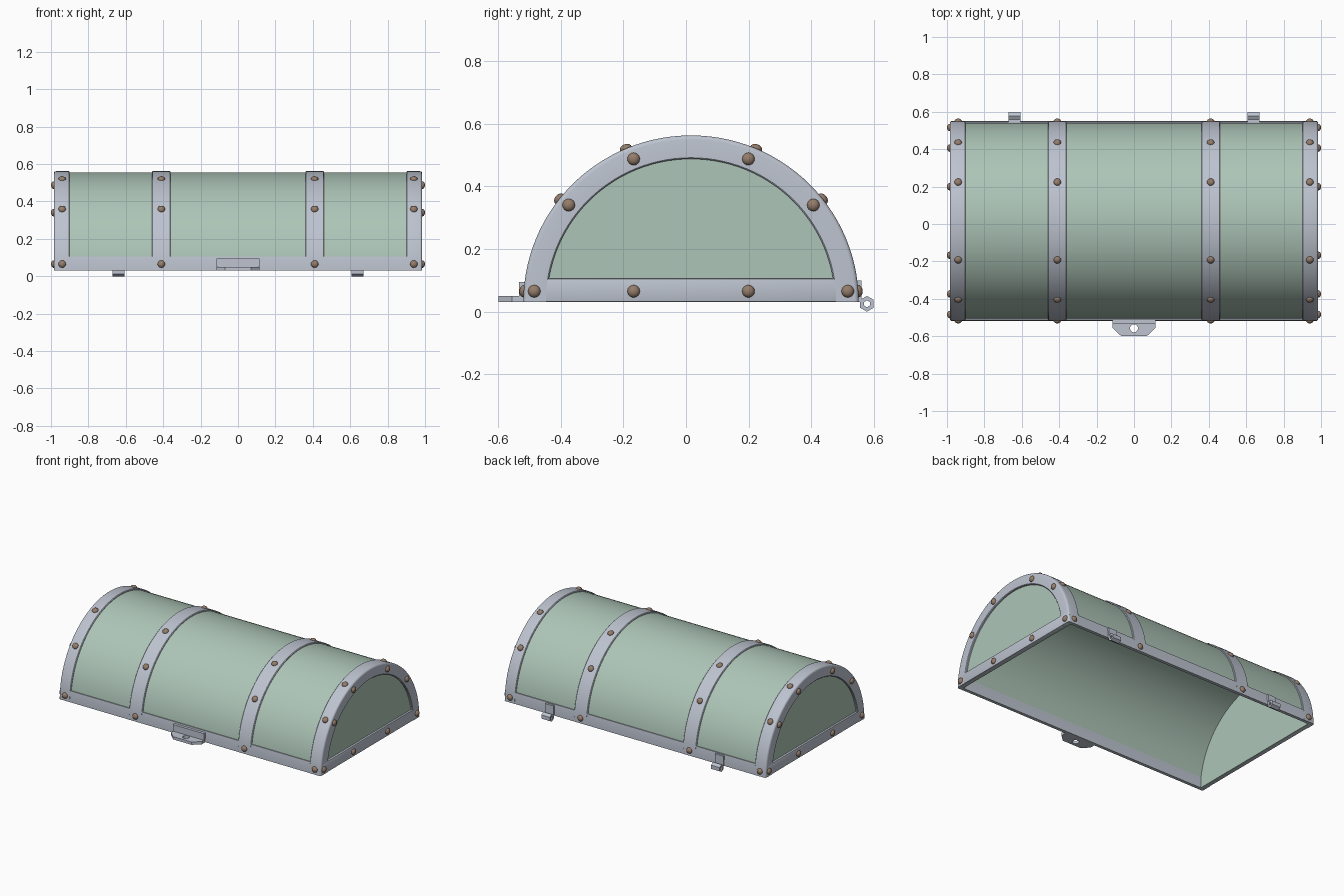
import bpy, bmesh, math
from mathutils import Vector, Matrix

if "Cube" in bpy.data.objects:
    bpy.data.objects.remove(bpy.data.objects["Cube"])

CY, CZ = 0.016, 0.031          # axis of the half-round lid
R = 0.531                      # outer radius of the metal frame
YS = 1.007                     # slight sideways stretch


def material(name, rgb):
    m = bpy.data.materials.new(name)
    m.diffuse_color = (*rgb, 1)
    m.use_nodes = True
    m.node_tree.nodes["Principled BSDF"].inputs["Base Color"].default_value = m.diffuse_color
    return m


GREEN = material("pale_green_panel", (0.42, 0.56, 0.475))
METAL = material("grey_metal", (0.51, 0.55, 0.63))
BROWN = material("brown_rivet", (0.30, 0.205, 0.145))


def finish(bm, name, mat, smooth=35):
    bmesh.ops.recalc_face_normals(bm, faces=bm.faces)
    me = bpy.data.meshes.new(name)
    bm.to_mesh(me)
    bm.free()
    me.materials.append(mat)
    ob = bpy.data.objects.new(name, me)
    bpy.context.collection.objects.link(ob)
    if smooth:
        bpy.ops.object.select_all(action='DESELECT')
        ob.select_set(True)
        bpy.context.view_layer.objects.active = ob
        bpy.ops.object.shade_smooth_by_angle(angle=math.radians(smooth))
    return ob


def arc_point(x, r, a):
    return Vector((x, CY + YS * r * math.cos(a), CZ + r * math.sin(a)))


# sweep a closed (x, radius) profile around the lid axis
def sweep(name, profile, mat, a0=0.0, a1=math.pi, steps=56):
    bm = bmesh.new()
    rings = [[bm.verts.new(arc_point(x, r, a0 + (a1 - a0) * i / steps)) for x, r in profile]
             for i in range(steps + 1)]
    n = len(profile)
    for p, q in zip(rings, rings[1:]):
        for j in range(n):
            k = (j + 1) % n
            bm.faces.new((p[j], p[k], q[k], q[j]))
    bm.faces.new(rings[0])
    bm.faces.new(rings[-1])
    return finish(bm, name, mat)


# extrude a flat outline along a vector
def extrude(name, pts, vec, mat, smooth=35):
    bm = bmesh.new()
    f = bm.faces.new([bm.verts.new(p) for p in pts])
    ext = bmesh.ops.extrude_face_region(bm, geom=[f])
    bmesh.ops.translate(bm, vec=vec, verts=[v for v in ext["geom"] if isinstance(v, bmesh.types.BMVert)])
    return finish(bm, name, mat, smooth)


def box(name, lo, hi, mat, bevel=0.0):
    bm = bmesh.new()
    lo, hi = Vector(lo), Vector(hi)
    bmesh.ops.create_cube(bm, size=1, matrix=Matrix.Translation((lo + hi) / 2) @ Matrix.Diagonal((*(hi - lo), 1)))
    if bevel:
        bmesh.ops.bevel(bm, geom=bm.edges[:], offset=bevel, segments=2, affect='EDGES', profile=0.5)
    return finish(bm, name, mat)


# curved green panel
sweep("curved_panel", [(-0.965, 0.523), (0.965, 0.523), (0.965, 0.511), (-0.965, 0.511)], GREEN)

# middle straps
for side, x in (("left", -0.41), ("right", 0.41)):
    sweep(side + "_strap", [(x - 0.05, 0.515), (x - 0.05, R - 0.004), (x - 0.046, R),
                            (x + 0.046, R), (x + 0.05, R - 0.004), (x + 0.05, 0.515)], METAL)

# end panels, rounded end frames and their bottom bars
b = 0.013
for side, s in (("left", -1), ("right", 1)):
    half = [arc_point(s * 0.952, 0.518, math.pi * i / 48) for i in range(49)]
    extrude(side + "_end_panel", half, Vector((s * 0.02, 0, 0)), GREEN)
    corner = [(0.985 - b + b * math.cos(t), R - b + b * math.sin(t))
              for t in (math.pi / 2 * i / 4 for i in range(5))]
    prof = [(0.96, 0.456), (0.981, 0.456), (0.985, 0.46)] + corner + \
           [(0.904, R), (0.9, R - 0.004), (0.9, 0.515), (0.96, 0.515)]
    sweep(side + "_end_frame", [(s * x, r) for x, r in prof], METAL)
    xs = sorted((s * 0.957, s * 0.985))
    box(side + "_bottom_bar", (xs[0], CY - 0.515, CZ), (xs[1], CY + 0.515, 0.105), METAL, 0.004)

# front and back rails along the lower edge
top = math.asin((0.106 - CZ) / R)
rail = [(-0.975, 0.509), (-0.975, R - 0.0005), (0.975, R - 0.0005), (0.975, 0.509)]
sweep("back_rail", rail, METAL, 0, top, 6)
sweep("front_rail", rail, METAL, math.pi - top, math.pi, 6)


# domed rivets
def rivet(name, loc, normal):
    bm = bmesh.new()
    rot = normal.to_track_quat('Z', 'Y').to_matrix().to_4x4()
    bmesh.ops.create_uvsphere(bm, u_segments=16, v_segments=10, radius=0.02,
                              matrix=Matrix.Translation(loc) @ rot @ Matrix.Diagonal((1, 1, 0.75, 1)))
    finish(bm, name, BROWN, 60)


angles = [math.radians(d) for d in (3.7, 38.2, 67.1, 112.9, 141.8, 176.3)]
for x in (-0.94, -0.41, 0.41, 0.94):
    for a in angles:
        rivet("strap_rivet", arc_point(x, R - 0.001, a), Vector((0, math.cos(a), math.sin(a))))
for s in (-1, 1):
    for dy, z in ((0.5, 0.065), (0.183, 0.065), (0.39, 0.34), (0.183, 0.487)):
        for m in (-1, 1):
            rivet("end_rivet", Vector((s * 0.985, CY + m * dy, z)), Vector((s, 0, 0)))

# hinges: back plate and hollow six-sided barrel
for side, x in (("left", -0.64), ("right", 0.638)):
    box(side + "_hinge_plate", (x - 0.032, 0.535, 0.031), (x + 0.032, 0.559, 0.1), METAL)
    bm = bmesh.new()
    loops = []
    for px, r in ((x - 0.032, 0.025), (x + 0.032, 0.025), (x + 0.032, 0.011), (x - 0.032, 0.011)):
        loops.append([bm.verts.new((px, 0.577 + r * math.sin(math.pi / 3 * i), 0.025 + r * math.cos(math.pi / 3 * i)))
                      for i in range(6)])
    for k in range(4):
        p, q = loops[k], loops[(k + 1) % 4]
        for i in range(6):
            j = (i + 1) % 6
            bm.faces.new((p[i], p[j], q[j], q[i]))
    finish(bm, side + "_hinge_barrel", METAL, 0)

# latch: upright plate and chamfered tab with a hole
box("latch_plate", (-0.116, -0.533, 0.035), (0.116, -0.505, 0.095), METAL)
outline = [(-0.116, -0.51), (-0.116, -0.555), (-0.07, -0.598), (0.07, -0.598), (0.116, -0.555), (0.116, -0.51)]
hole = [(0.022 * math.cos(t), -0.558 + 0.022 * math.sin(t)) for t in (math.tau * i / 12 for i in range(12))]
bm = bmesh.new()
edges = []
for pts in (outline, hole):
    vs = [bm.verts.new((px, py, 0.031)) for px, py in pts]
    edges += [bm.edges.new((vs[i], vs[(i + 1) % len(vs)])) for i in range(len(vs))]
bmesh.ops.triangle_fill(bm, edges=edges, use_beauty=True)
ext = bmesh.ops.extrude_face_region(bm, geom=bm.faces[:], use_keep_orig=True)
bmesh.ops.translate(bm, vec=(0, 0, 0.019), verts=[v for v in ext["geom"] if isinstance(v, bmesh.types.BMVert)])
finish(bm, "latch_tab", METAL)
